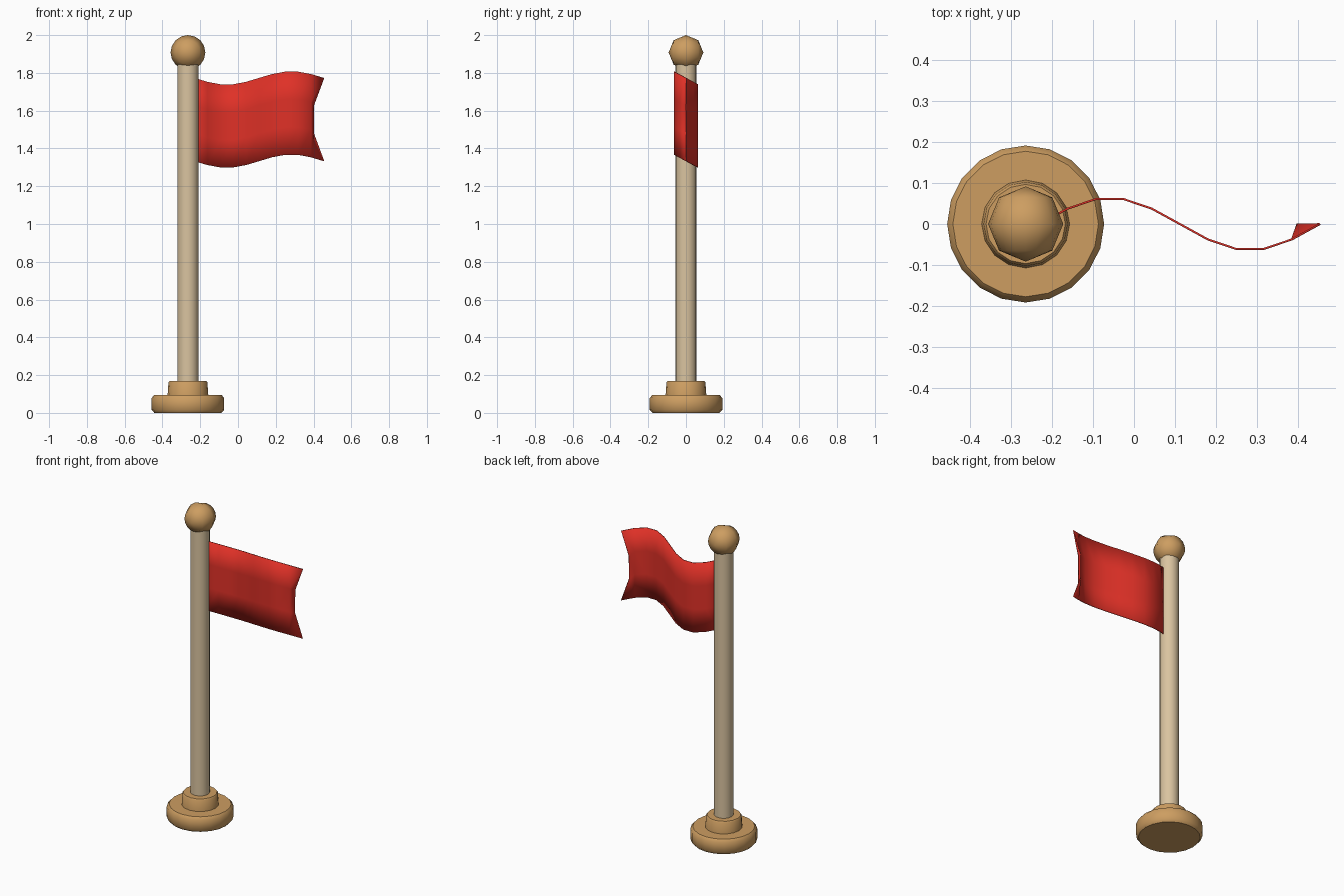
import bpy, bmesh, math
from mathutils import Matrix

if "Cube" in bpy.data.objects:
    bpy.data.objects.remove(bpy.data.objects["Cube"], do_unlink=True)

AXIS_X = -0.265


def material(name, rgb):
    mat = bpy.data.materials.new(name)
    mat.use_nodes = True
    mat.diffuse_color = (*rgb, 1)
    mat.node_tree.nodes["Principled BSDF"].inputs["Base Color"].default_value = (*rgb, 1)
    return mat


wood = material("warm wood", (0.61, 0.34, 0.12))
pale = material("pale wood", (0.70, 0.55, 0.35))
red = material("red cloth", (0.74, 0.03, 0.02))


def finish(name, bm, mat, angle=180, x=0.0, z=0.0):
    """Turn a bmesh into a smooth-shaded object, sharp above the given angle."""
    bmesh.ops.recalc_face_normals(bm, faces=bm.faces)
    for face in bm.faces:
        face.smooth = True
    for edge in bm.edges:
        edge.smooth = edge.calc_face_angle(0) < math.radians(angle)
    mesh = bpy.data.meshes.new(name)
    bm.to_mesh(mesh)
    bm.free()
    mesh.materials.append(mat)
    obj = bpy.data.objects.new(name, mesh)
    obj.location = (x, 0, z)
    bpy.context.collection.objects.link(obj)
    return obj


def turned(name, profile, sides, mat):
    """Lathe a (radius, height) profile round the pole axis and cap it."""
    bm = bmesh.new()
    rings = []
    for r, z in profile:
        angles = [math.tau * i / sides for i in range(sides)]
        rings.append([bm.verts.new((r * math.cos(a), r * math.sin(a), z)) for a in angles])
    for low, high in zip(rings, rings[1:]):
        for i in range(sides):
            j = (i + 1) % sides
            bm.faces.new((low[i], low[j], high[j], high[i]))
    bm.faces.new(rings[0])
    bm.faces.new(rings[-1])
    return finish(name, bm, mat, 46, AXIS_X)


# Stand and pole
turned("base", [(0.178, 0), (0.192, 0.016), (0.192, 0.079), (0.178, 0.095)], 20, wood)
turned("collar", [(0.108, 0.09), (0.103, 0.162), (0.097, 0.17)], 16, wood)
turned("pole", [(0.056, 0.1), (0.056, 1.88)], 16, pale)

# Ball on top, its poles lying along y
bm = bmesh.new()
bmesh.ops.create_uvsphere(bm, u_segments=16, v_segments=4, radius=0.092,
                          matrix=Matrix.Rotation(math.pi / 2, 4, 'X'))
finish("finial_ball", bm, wood, x=AXIS_X, z=1.908)

# Waving flag with a notched free end
COLS, ROWS = 10, 3
LENGTH, HEIGHT = 0.686, 0.44
bm = bmesh.new()
grid = []
for c in range(COLS + 1):
    t = c / COLS
    wave = math.sin(math.tau * t)
    column = []
    for r in range(ROWS + 1):
        notch = 0.055 if c == COLS and 0 < r < ROWS else 0
        column.append(bm.verts.new((-0.231 + LENGTH * t - notch, 0.064 * wave,
                                    1.333 - 0.035 * wave + HEIGHT * r / ROWS)))
    grid.append(column)
for a, b in zip(grid, grid[1:]):
    for r in range(ROWS):
        bm.faces.new((a[r], b[r], b[r + 1], a[r + 1]))
flag = finish("flag", bm, red)
cloth = flag.modifiers.new("cloth_thickness", 'SOLIDIFY')
cloth.thickness = 0.005
cloth.offset = 0
